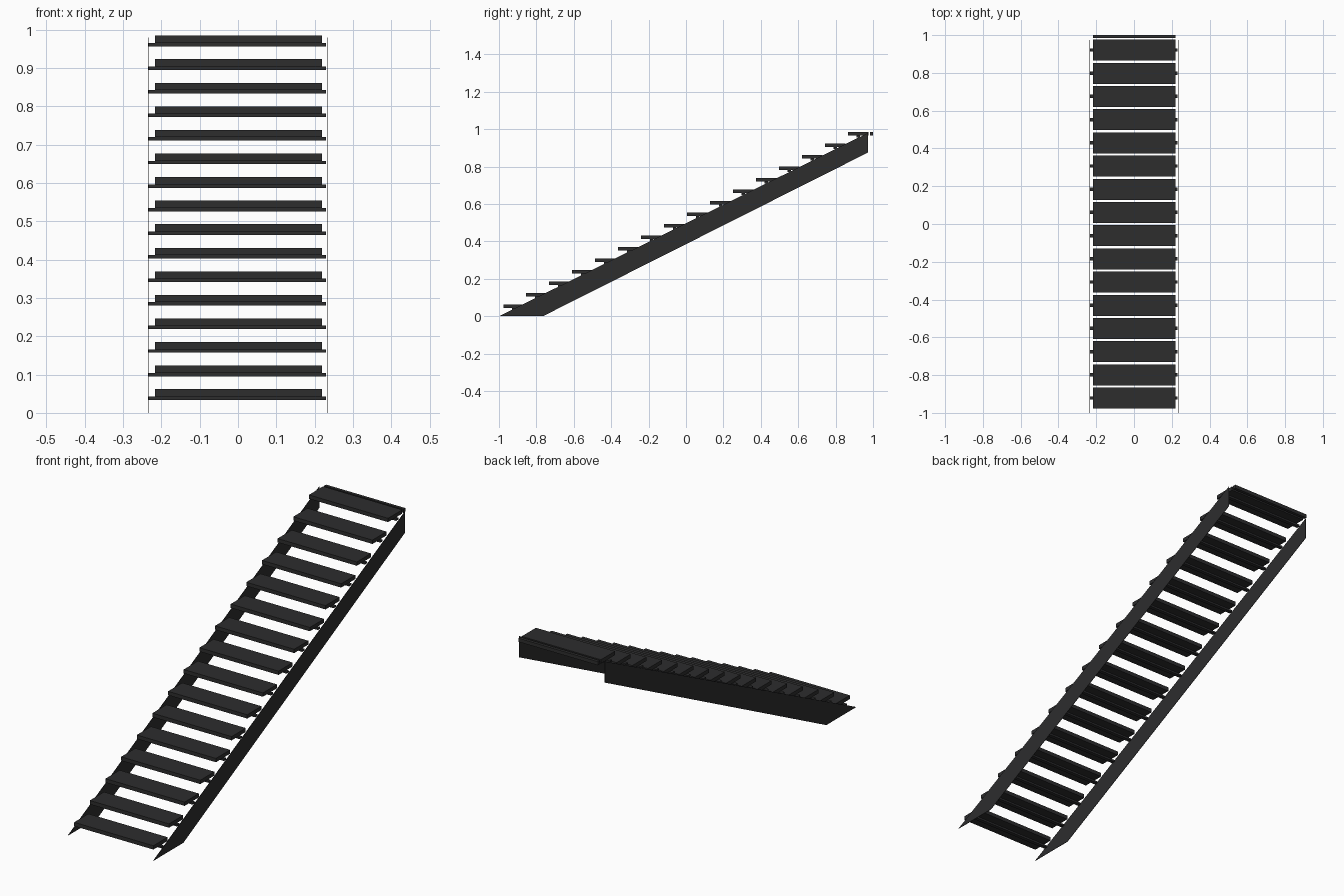
import bpy, bmesh

if "Cube" in bpy.data.objects:
    bpy.data.objects.remove(bpy.data.objects["Cube"])

mat = bpy.data.materials.new("dark charcoal metal")
mat.diffuse_color = (0.026, 0.026, 0.027, 1)
mat.use_nodes = True
mat.node_tree.nodes["Principled BSDF"].inputs["Base Color"].default_value = mat.diffuse_color


def finish(name, bm):
    bmesh.ops.recalc_face_normals(bm, faces=bm.faces[:])
    me = bpy.data.meshes.new(name)
    bm.to_mesh(me)
    bm.free()
    me.materials.append(mat)
    ob = bpy.data.objects.new(name, me)
    bpy.context.collection.objects.link(ob)
    return ob


def extrude_profile(name, profile, x0, x1):
    """Extrude a (y, z) outline from x0 to x1."""
    bm = bmesh.new()
    face = bm.faces.new([bm.verts.new((x0, y, z)) for y, z in profile])
    res = bmesh.ops.extrude_face_region(bm, geom=[face])
    moved = [g for g in res["geom"] if isinstance(g, bmesh.types.BMVert)]
    bmesh.ops.translate(bm, verts=moved, vec=(x1 - x0, 0, 0))
    return finish(name, bm)


def box(name, x0, x1, y0, y1, z0, z1):
    return extrude_profile(name, [(y0, z0), (y1, z0), (y1, z1), (y0, z1)], x0, x1)


# Thin sloping side plates, cut flat at the floor and plumb at the top
side = [(-1.0, 0.0), (-0.765, 0.0), (0.973, 0.875), (0.973, 0.98)]
extrude_profile("left_stringer", side, -0.2355, -0.2335)
extrude_profile("right_stringer", side, 0.2335, 0.2355)

# Treads, each on a narrow cross bar reaching the stringers
STEPS, RUN, RISE = 16, 0.1228, 0.0615
for i in range(STEPS):
    dy, dz = i * RUN, i * RISE
    box(f"tread_{i + 1}", -0.216, 0.219, -0.977 + dy, -0.866 + dy,
        0.043 + dz, 0.062 + dz)
    box(f"cross_bar_{i + 1}", -0.233, 0.230, -0.93 + dy, -0.912 + dy,
        0.034 + dz, 0.043 + dz)

# Narrow landing strip behind the top tread
box("landing_strip", -0.216, 0.219, 0.985, 1.0, 0.966, 0.984)
